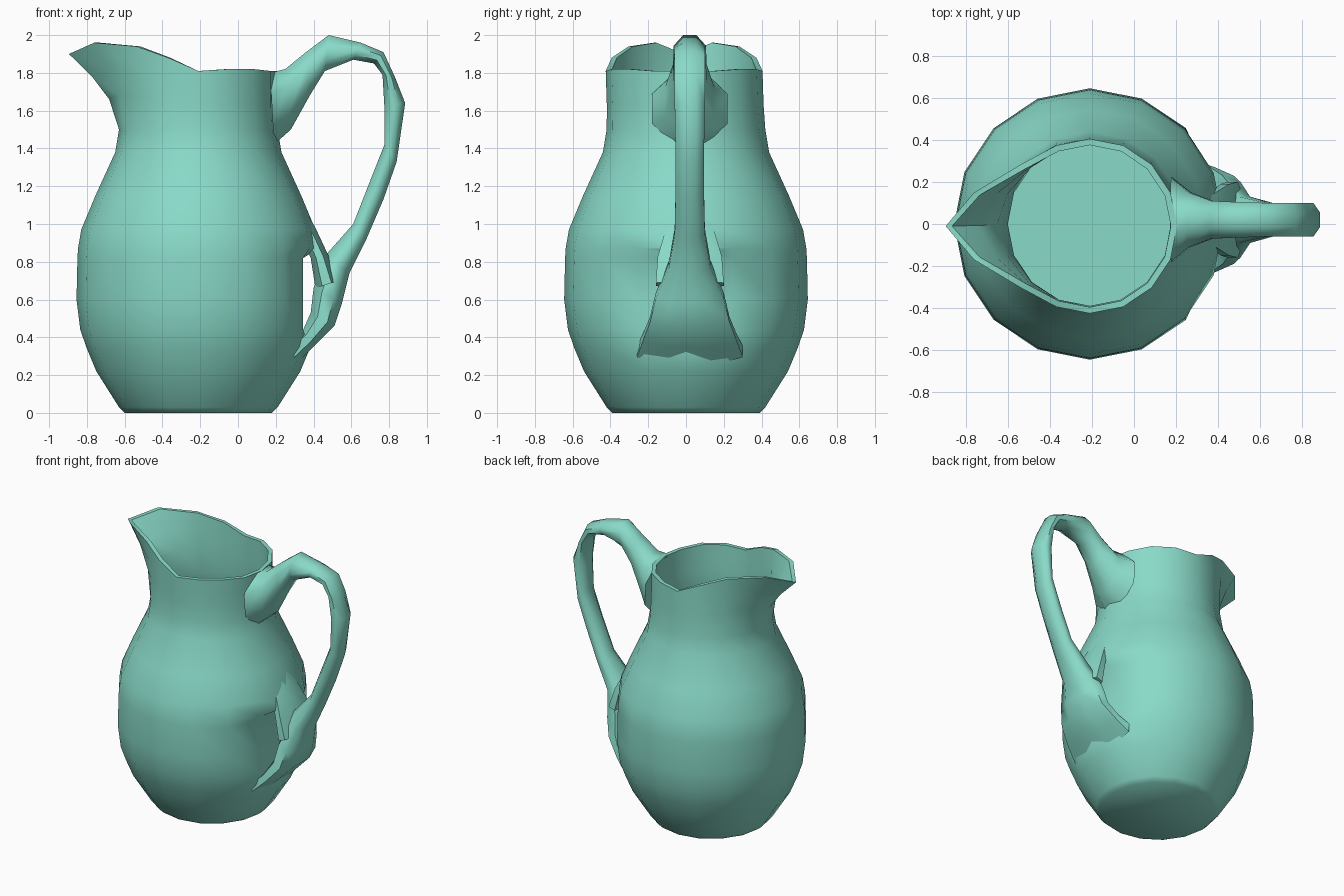
import bpy, bmesh, math

if "Cube" in bpy.data.objects:
    bpy.data.objects.remove(bpy.data.objects["Cube"])

glaze = bpy.data.materials.new("teal glaze")
glaze.diffuse_color = (0.25, 0.70, 0.58, 1)
glaze.use_nodes = True
glaze.node_tree.nodes["Principled BSDF"].inputs["Base Color"].default_value = glaze.diffuse_color

N = 16            # sides of the jug
CX = -0.21        # body axis
WALL = 0.03
# body profile: height, radius
PROFILE = [(0.0, 0.39), (0.03, 0.42), (0.22, 0.54), (0.34, 0.59), (0.44, 0.625),
           (0.60, 0.645), (0.82, 0.64), (0.87, 0.637), (0.97, 0.62), (1.15, 0.545),
           (1.38, 0.44), (1.50, 0.42)]
# rim height from spout tip round to handle side (mirrored)
RIM_Z = [1.90, 1.96, 1.94, 1.88, 1.81, 1.82, 1.82, 1.81, 1.81]


def finish(name, bm, angle=50):
    bmesh.ops.recalc_face_normals(bm, faces=bm.faces)
    me = bpy.data.meshes.new(name)
    bm.to_mesh(me)
    bm.free()
    me.materials.append(glaze)
    ob = bpy.data.objects.new(name, me)
    bpy.context.collection.objects.link(ob)
    bpy.ops.object.select_all(action='DESELECT')
    bpy.context.view_layer.objects.active = ob
    ob.select_set(True)
    bpy.ops.object.shade_smooth_by_angle(angle=math.radians(angle))
    return ob


def loft(bm, rings):
    loops = [[bm.verts.new(p) for p in r] for r in rings]
    n = len(loops[0])
    for a, b in zip(loops, loops[1:]):
        for i in range(n):
            j = (i + 1) % n
            bm.faces.new((a[i], a[j], b[j], b[i]))
    bm.faces.new(loops[0][::-1])
    bm.faces.new(loops[-1])


def body_ring(z, r, inset=0):
    pts = []
    for i in range(N):
        a = 2 * math.pi * i / N
        x = CX - (r - inset) * math.cos(a)
        if 0.43 < z < 0.85:               # flattened behind the handle root
            x = min(x, 0.345 - inset)
        pts.append((x, (r - inset) * math.sin(a), z))
    return pts


def neck_ring(t, inset=0):
    """t = 0 at the neck, 1 at the rim; pulls out the spout."""
    pts = []
    for i in range(N):
        a = 2 * math.pi * i / N
        c = math.cos(a)
        r = 0.415 - inset
        x = CX - r * c - 0.27 * t ** 1.7 * max(0, c) ** 6
        zr = RIM_Z[min(i, N - i)]
        pts.append((x, r * math.sin(a) - 0.01 * t, 1.5 + (zr - 1.5) * t))
    return pts


# jug: outer wall, rim, then inner wall down to the floor
bm = bmesh.new()
outer = [body_ring(z, r) for z, r in PROFILE]
outer += [neck_ring(t) for t in (0.4, 0.7, 1.0)]
inner = [neck_ring(t, WALL) for t in (1.0, 0.7, 0.4)]
inner += [body_ring(max(z, 0.05), r, WALL) for z, r in reversed(PROFILE[1:])]
loft(bm, outer + inner)
finish("jug_body", bm)


def strap(name, sections):
    """Sweep a rounded band: outer x,z / inner x,z / half width."""
    bm = bmesh.new()
    rings = []
    for ox, oz, ix, iz, w in sections:
        ring = []
        for k in range(8):
            a = 2 * math.pi * (k + 0.5) / 8
            s = 0.5 + 0.5 * math.cos(a) / math.cos(math.pi / 8)
            y = 0.02 + w * math.sin(a) / math.cos(math.pi / 8)
            ring.append((ix + (ox - ix) * s, y, iz + (oz - iz) * s))
        rings.append(ring)
    loft(bm, rings)
    return finish(name, bm, 60)


# looping handle, flaring at the neck and at the lower root
strap("handle", [
    (0.17, 1.80, 0.19, 1.42, 0.20), (0.25, 1.82, 0.28, 1.50, 0.13),
    (0.36, 1.91, 0.38, 1.68, 0.09), (0.48, 2.00, 0.46, 1.81, 0.085),
    (0.65, 1.96, 0.61, 1.87, 0.08), (0.77, 1.91, 0.72, 1.85, 0.08),
    (0.83, 1.78, 0.765, 1.79, 0.08), (0.885, 1.64, 0.775, 1.62, 0.08),
    (0.84, 1.33, 0.775, 1.42, 0.075), (0.77, 1.13, 0.70, 1.23, 0.075),
    (0.68, 0.92, 0.61, 1.00, 0.08), (0.59, 0.74, 0.46, 0.83, 0.11),
    (0.55, 0.58, 0.40, 0.66, 0.18), (0.51, 0.46, 0.385, 0.53, 0.21),
    (0.40, 0.35, 0.345, 0.44, 0.25), (0.30, 0.25, 0.29, 0.40, 0.28)])

# bridge joining the handle root to the shoulder of the jug
strap("handle_root", [
    (0.33, 1.12, 0.26, 1.08, 0.08), (0.41, 0.98, 0.34, 0.92, 0.13),
    (0.48, 0.83, 0.385, 0.82, 0.17), (0.53, 0.70, 0.41, 0.66, 0.18)])
